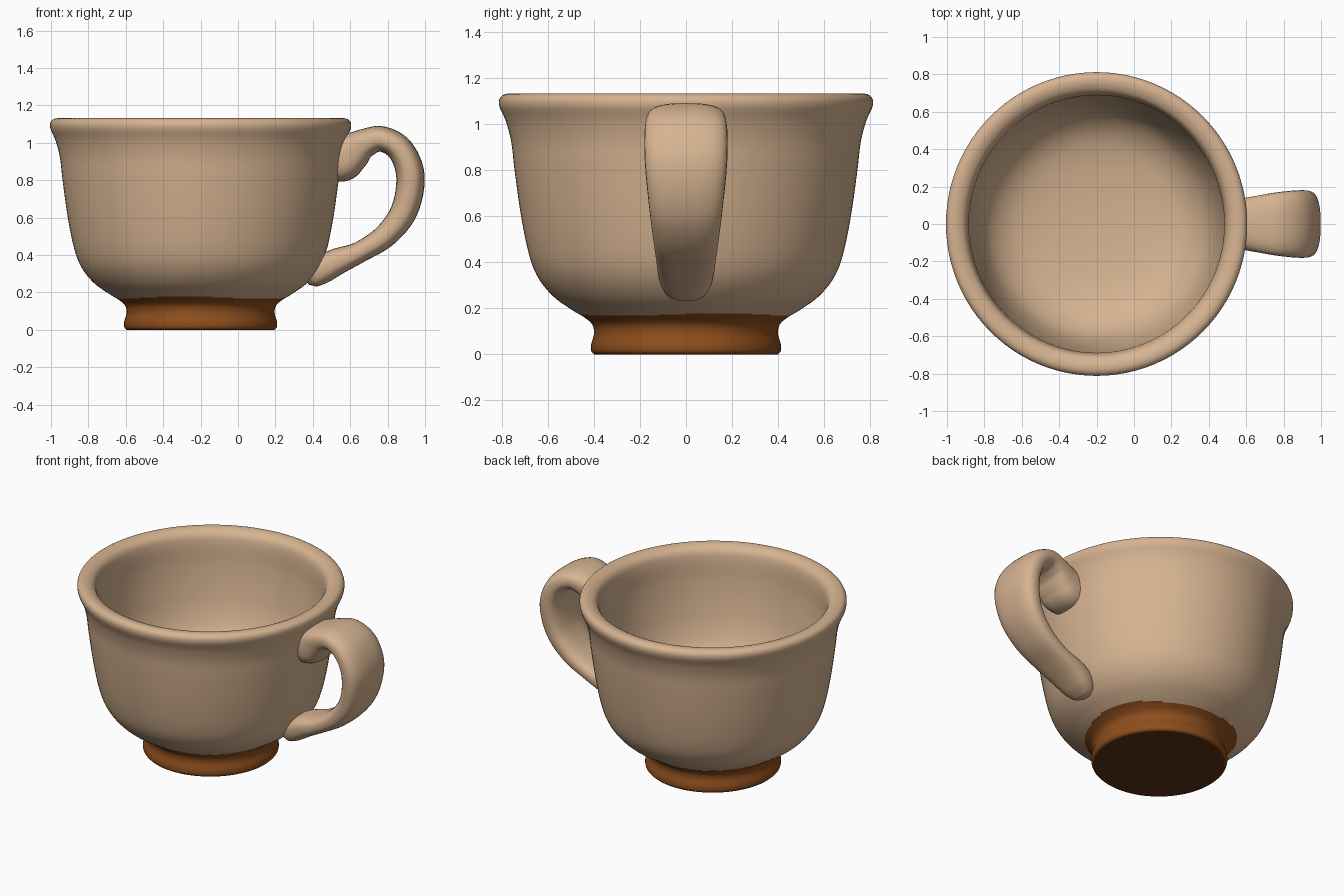
import bpy, bmesh, math
from mathutils import Vector

if "Cube" in bpy.data.objects:
    bpy.data.objects.remove(bpy.data.objects["Cube"])


def material(name, rgb):
    m = bpy.data.materials.new(name)
    m.diffuse_color = (*rgb, 1)
    m.use_nodes = True
    m.node_tree.nodes["Principled BSDF"].inputs["Base Color"].default_value = m.diffuse_color
    return m


tan = material("tan glaze", (0.675, 0.455, 0.285))
brown = material("bare brown clay", (0.27, 0.076, 0.012))
dark = material("dark brown underside", (0.11, 0.031, 0.006))


def spline(points, steps):
    """Smooth curve through points of any dimension (Catmull-Rom)."""
    p = [Vector(q) for q in points]
    p = [2 * p[0] - p[1]] + p + [2 * p[-1] - p[-2]]
    out = []
    for i in range(1, len(p) - 2):
        a, b, c, d = p[i - 1:i + 3]
        for s in range(steps):
            t = s / steps
            out.append(0.5 * (2 * b + (c - a) * t + (2 * a - 5 * b + 4 * c - d) * t ** 2
                              + (3 * b - a - 3 * c + d) * t ** 3))
    return out + [p[-2]]


def skin(name, rings, mats):
    """Join closed rings of points into a capped tube."""
    bm = bmesh.new()
    loops = [[bm.verts.new(v) for v in r] for r in rings]
    n = len(loops[0])
    for a, b in zip(loops, loops[1:]):
        for i in range(n):
            j = (i + 1) % n
            bm.faces.new((a[i], a[j], b[j], b[i]))
    bm.faces.new(loops[0][::-1])
    bm.faces.new(loops[-1])
    bmesh.ops.recalc_face_normals(bm, faces=bm.faces)
    me = bpy.data.meshes.new(name)
    bm.to_mesh(me)
    bm.free()
    for m in mats:
        me.materials.append(m)
    ob = bpy.data.objects.new(name, me)
    bpy.context.collection.objects.link(ob)
    bpy.ops.object.select_all(action='DESELECT')
    ob.select_set(True)
    bpy.context.view_layer.objects.active = ob
    bpy.ops.object.shade_smooth_by_angle(angle=math.radians(50))
    return ob


# Bowl: (radius, height) from the foot edge, up the outside, over the rim, down inside
profile = [(0.395, 0.0), (0.408, 0.015), (0.408, 0.045), (0.396, 0.09), (0.404, 0.13),
           (0.44, 0.162), (0.49, 0.192), (0.57, 0.25), (0.635, 0.33), (0.675, 0.43),
           (0.71, 0.6), (0.738, 0.8), (0.752, 0.92), (0.775, 1.01), (0.803, 1.075),
           (0.801, 1.112), (0.775, 1.13), (0.735, 1.126), (0.7, 1.1), (0.685, 1.04),
           (0.678, 0.92), (0.66, 0.78), (0.628, 0.63), (0.575, 0.51), (0.48, 0.425),
           (0.35, 0.38), (0.18, 0.357), (0.01, 0.35)]
SEG = 96
# Flat underside first, then the smooth profile
turned = [(0.01, 0), (0.385, 0)] + [tuple(v) for v in spline(profile, 5)]
rings = [[(-0.2 + r * math.cos(2 * math.pi * i / SEG), 1.008 * r * math.sin(2 * math.pi * i / SEG), z)
          for i in range(SEG)] for r, z in turned]
cup = skin("cup_bowl", rings, [tan, brown, dark])
# Unglazed foot below a slightly wavy glaze line, darker underneath
for f in cup.data.polygons:
    a = math.atan2(f.center.y, f.center.x + 0.2)
    line = 0.172 + 0.007 * math.sin(3 * a + 0.6)
    f.material_index = 2 if f.center.z < 0.002 else 1 if f.center.z < line else 0

# Handle: (x, z, half thickness, half width)
path = [(0.515, 0.925, 0.13, 0.135), (0.56, 0.925, 0.13, 0.138), (0.61, 0.952, 0.108, 0.142),
        (0.68, 0.998, 0.078, 0.155),
        (0.77, 1.02, 0.068, 0.17), (0.87, 0.96, 0.071, 0.18), (0.922, 0.82, 0.076, 0.178),
        (0.89, 0.64, 0.072, 0.16), (0.79, 0.505, 0.064, 0.143), (0.65, 0.415, 0.057, 0.13),
        (0.52, 0.36, 0.072, 0.122), (0.44, 0.31, 0.07, 0.108), (0.395, 0.27, 0.05, 0.08),
        (0.372, 0.25, 0.012, 0.03)]
pts = spline(path, 6)
rings = []
for k, p in enumerate(pts):
    a, b = pts[max(k - 1, 0)], pts[min(k + 1, len(pts) - 1)]
    t = Vector((b[0] - a[0], b[1] - a[1])).normalized()
    ring = []
    for i in range(32):
        ang = 2 * math.pi * i / 32
        c, s = math.cos(ang), math.sin(ang)
        u = math.copysign(abs(c) ** 0.75, c) * p[2]
        w = math.copysign(abs(s) ** 0.75, s) * p[3]
        ring.append((p[0] - t.y * u, w, p[1] + t.x * u))
    rings.append(ring)
skin("handle", rings, [tan])
